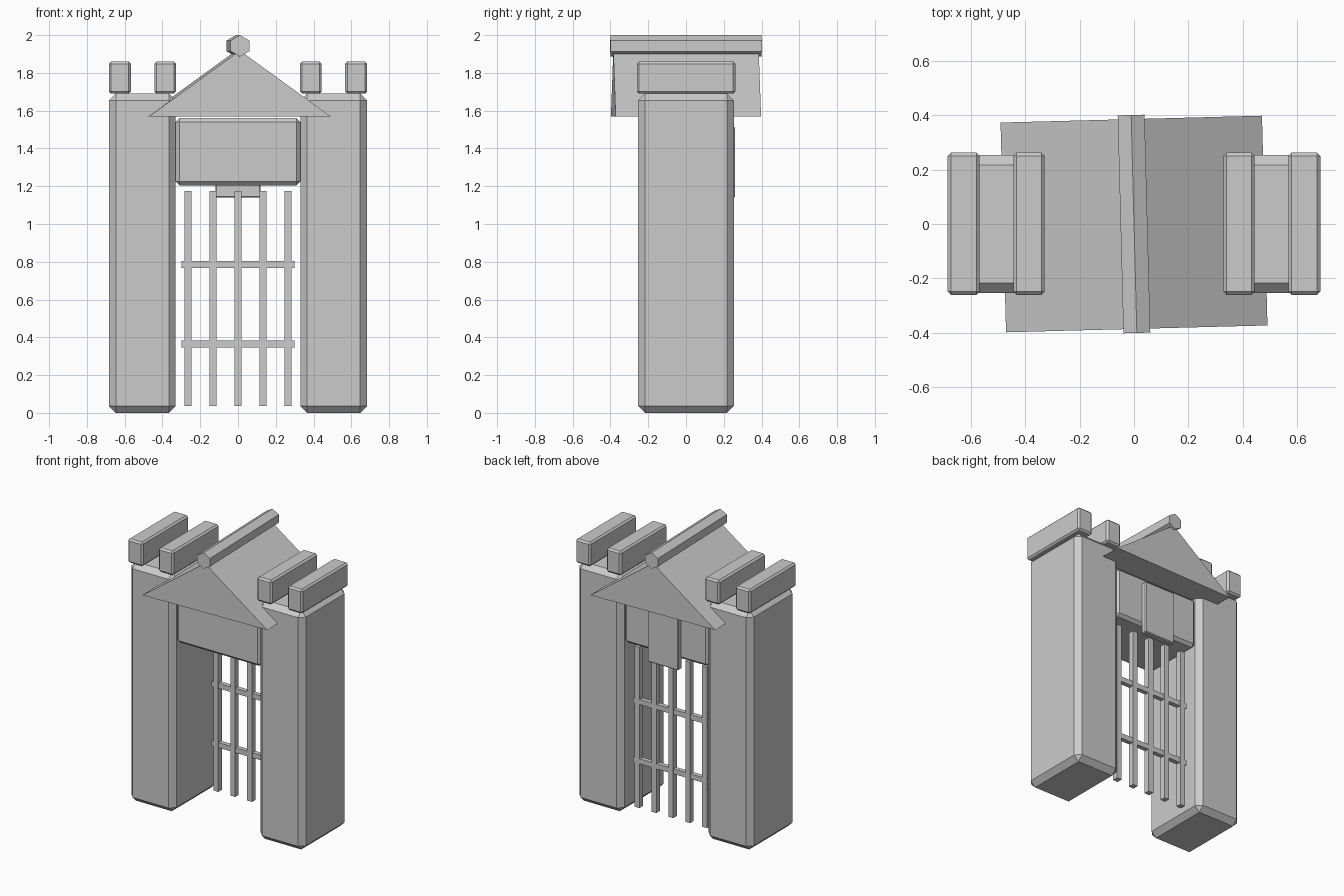
import bpy, bmesh, math
from mathutils import Matrix

if "Cube" in bpy.data.objects:
    bpy.data.objects.remove(bpy.data.objects["Cube"])

stone = bpy.data.materials.new("plain_grey")
stone.diffuse_color = (0.6, 0.6, 0.6, 1)
stone.use_nodes = True
stone.node_tree.nodes["Principled BSDF"].inputs["Base Color"].default_value = stone.diffuse_color


def finish(name, bm, bevel=0.0, yaw=0.0):
    """Turn a bmesh into a named object, with optional chamfer and turn about z."""
    bmesh.ops.recalc_face_normals(bm, faces=bm.faces)
    if bevel:
        bmesh.ops.bevel(bm, geom=bm.edges[:], offset=bevel, segments=1,
                        affect='EDGES', profile=0.5)
    mesh = bpy.data.meshes.new(name)
    bm.to_mesh(mesh)
    bm.free()
    mesh.materials.append(stone)
    obj = bpy.data.objects.new(name, mesh)
    obj.rotation_euler.z = math.radians(yaw)
    bpy.context.collection.objects.link(obj)
    return obj


def box(name, x, y, z, bevel=0.0):
    """Box from (min, max) ranges."""
    bm = bmesh.new()
    size = [r[1] - r[0] for r in (x, y, z)]
    mid = [(r[0] + r[1]) / 2 for r in (x, y, z)]
    bmesh.ops.create_cube(bm, size=1.0, matrix=Matrix.Translation(mid) @ Matrix.Diagonal((*size, 1)))
    return finish(name, bm, bevel)


def prism(name, profile, half_depth, yaw):
    """Extrude an x-z profile along y."""
    bm = bmesh.new()
    face = bm.faces.new([bm.verts.new((x, -half_depth, z)) for x, z in profile])
    ext = bmesh.ops.extrude_face_region(bm, geom=[face], use_keep_orig=True)
    verts = [v for v in ext["geom"] if isinstance(v, bmesh.types.BMVert)]
    bmesh.ops.translate(bm, verts=verts, vec=(0, 2 * half_depth, 0))
    return finish(name, bm, 0, yaw)


# Towers, each with two battlement blocks
for side, s in (("left", -1), ("right", 1)):
    def span(a, b):
        return tuple(sorted((s * a, s * b)))
    box(f"{side}_tower", span(0.33, 0.683), (-0.253, 0.253), (0, 1.69), 0.036)
    box(f"{side}_inner_battlement", span(0.328, 0.443), (-0.26, 0.262), (1.69, 1.86), 0.012)
    box(f"{side}_outer_battlement", span(0.567, 0.684), (-0.26, 0.262), (1.69, 1.86), 0.012)

# Lintel over the gateway and the plaque on its back
box("lintel", (-0.33, 0.33), (-0.225, 0.225), (1.205, 1.56), 0.02)
box("plaque", (-0.12, 0.12), (0.215, 0.26), (1.14, 1.515), 0.006)

# Portcullis
for i in range(5):
    x = (i - 2) * 0.1325
    box(f"gate_bar_{i + 1}", (x - 0.019, x + 0.019), (0.13, 0.17), (0.036, 1.175))
for i, z in enumerate((0.365, 0.785)):
    box(f"gate_rail_{i + 1}", (-0.3, 0.3), (0.134, 0.166), (z - 0.018, z + 0.018))

# Slightly turned gable roof with a hexagonal ridge beam
prism("roof", [(-0.48, 1.57), (0.48, 1.57), (0, 1.918)], 0.385, 1.5)
hexagon = [(0.057 * math.sin(math.radians(60 * k)), 1.943 + 0.057 * math.cos(math.radians(60 * k)))
           for k in range(6)]
prism("ridge_beam", hexagon, 0.4, 1.5)
